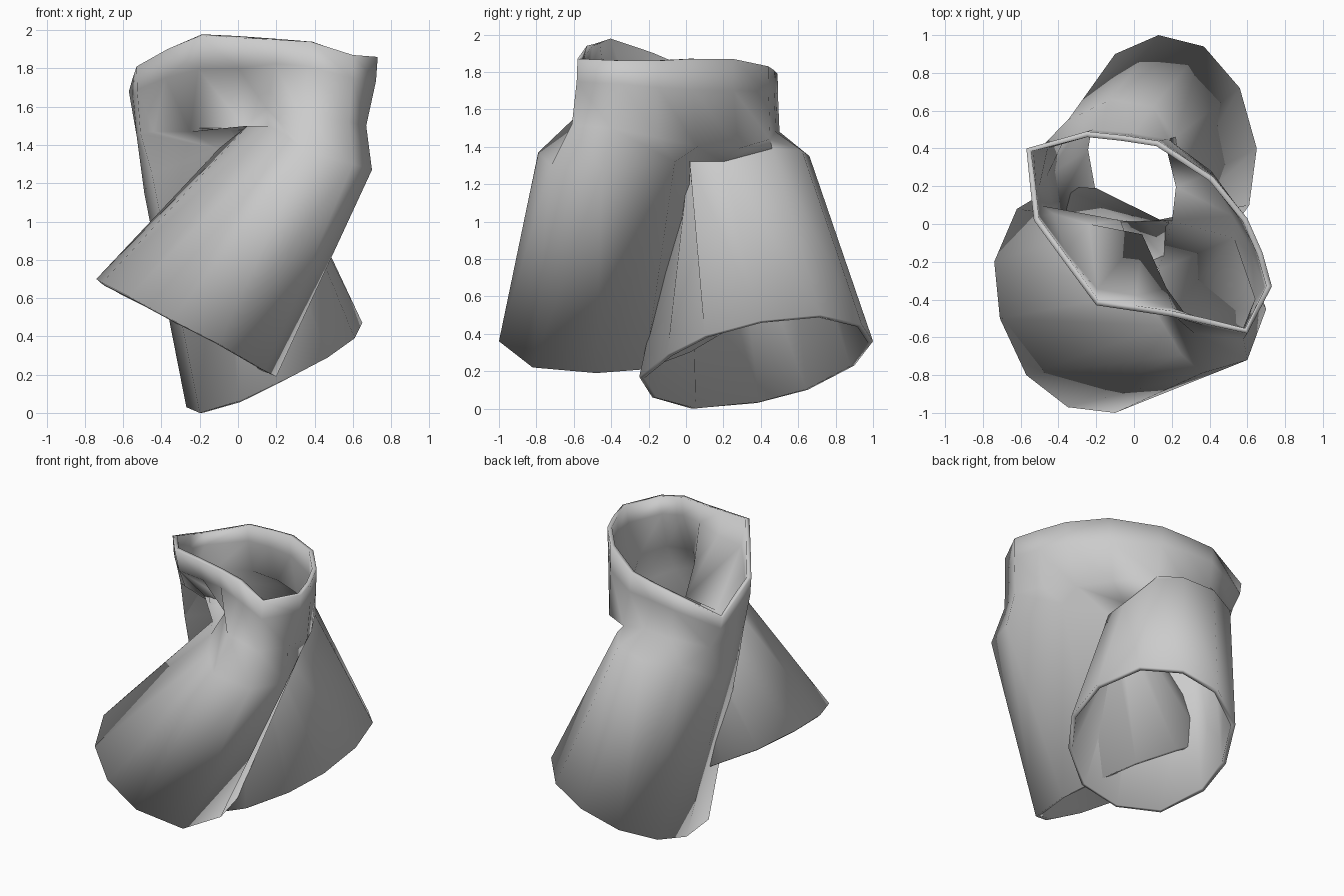
import bpy
import bmesh
from mathutils import Vector

if "Cube" in bpy.data.objects:
    bpy.data.objects.remove(bpy.data.objects["Cube"])

# Plain grey cloth
cloth = bpy.data.materials.new("grey_cloth")
cloth.use_nodes = True
grey = (0.6, 0.6, 0.6, 1)
cloth.diffuse_color = grey
cloth.node_tree.nodes["Principled BSDF"].inputs["Base Color"].default_value = grey

# Waist opening: front crotch side, first leg side, rear crotch side, second leg side
WAIST = [(-.37, -.2, 1.9), (-.2, -.43, 1.97), (0, -.46, 1.96), (.2, -.49, 1.95),
         (.38, -.53, 1.94), (.6, -.58, 1.87), (.73, -.33, 1.86), (.68, -.15, 1.86),
         (.6, .03, 1.87), (.42, .25, 1.87), (.13, .44, 1.83), (-.06, .47, 1.81),
         (-.25, .49, 1.79), (-.57, .4, 1.68), (-.55, .2, 1.75), (-.53, .02, 1.81)]

# Hip line, folded inward at the front and hanging over the rear crotch
HIP = [(-.44, .03, 1.47), (-.25, -.02, 1.47), (.03, -.08, 1.5), (.15, -.36, 1.59),
       (.32, -.58, 1.57), (.58, -.61, 1.52), (.67, -.4, 1.5), (.65, -.15, 1.45),
       (.54, .06, 1.4), (.41, .28, 1.39), (.18, .45, 1.44), (0, .48, 1.48),
       (-.22, .5, 1.48), (-.48, .42, 1.45), (-.53, .2, 1.45), (-.51, .08, 1.46)]

# Crotch ends and the outer halves of both thighs
CROTCH_FRONT = (-.1, .01, 1.38)
CROTCH_REAR = (.23, .02, 1.32)
RIGHT_THIGH = [(.05, -.36, 1.5), (.16, -.54, 1.5), (.25, -.69, 1.45), (.36, -.79, 1.37),
               (.6, -.72, 1.3), (.7, -.45, 1.27), (.55, -.06, 1.32)]
LEFT_THIGH = [(.25, .2, 1.32), (.22, .46, 1.39), (.1, .62, 1.38), (-.12, .66, 1.35),
              (-.35, .55, 1.33), (-.49, .26, 1.15), (-.45, .04, 1.25)]

# Hems of both legs
RIGHT_HEM = [(-.62, .08, .63), (-.74, -.2, .7), (-.71, -.5, .68), (-.57, -.8, .61),
             (-.35, -.97, .49), (-.1, -1, .36), (.14, -.82, .22), (.2, -.48, .19),
             (.15, -.22, .21), (0, .02, .3), (-.2, .19, .4), (-.42, .2, .53)]
LEFT_HEM = [(.61, .1, .39), (.65, .4, .47), (.56, .72, .5), (.37, .94, .45),
            (.13, 1, .36), (-.1, .9, .23), (-.23, .65, .1), (-.27, .38, .03),
            (-.2, .03, 0), (0, -.18, .06), (.23, -.25, .17), (.47, -.1, .29)]

bm = bmesh.new()


def add_verts(points):
    return [bm.verts.new(p) for p in points]


def bridge(upper, lower, closed=True):
    """Join two rows of vertices with a strip of quads."""
    count = len(upper)
    for i in range(count if closed else count - 1):
        j = (i + 1) % count
        bm.faces.new((upper[i], lower[i], lower[j], upper[j]))


def band_point(top, bottom):
    """Lower edge of the waistband, staying close under the rim."""
    point = Vector(top).lerp(Vector(bottom), .15)
    point.z = top[2] * .65 + bottom[2] * .35
    return point


# Waistband and hips
waist = add_verts(WAIST)
band = add_verts([band_point(t, b) for t, b in zip(WAIST, HIP)])
hip = add_verts(HIP)
bridge(waist, band)
bridge(band, hip)

# Crotch seam shared by both legs
front, rear = add_verts([CROTCH_FRONT, CROTCH_REAR])
seam = add_verts([front.co.lerp(rear.co, k / 4) for k in (1, 2, 3)])

# Thigh tops hang from the hip line
right_outer = [front] + add_verts(RIGHT_THIGH) + [rear]
left_outer = [rear] + add_verts(LEFT_THIGH) + [front]
bridge(hip[:9], right_outer, closed=False)
bridge(hip[8:] + hip[:1], left_outer, closed=False)

# Legs run from the thigh loops to the hems
bridge(right_outer + seam[::-1], add_verts(RIGHT_HEM))
bridge(left_outer + seam, add_verts(LEFT_HEM))

bmesh.ops.recalc_face_normals(bm, faces=bm.faces)
mesh = bpy.data.meshes.new("shorts")
bm.to_mesh(mesh)
bm.free()
mesh.materials.append(cloth)

shorts = bpy.data.objects.new("shorts", mesh)
bpy.context.collection.objects.link(shorts)
bpy.context.view_layer.objects.active = shorts
shorts.select_set(True)
bpy.ops.object.shade_smooth_by_angle(angle=1.4)

# Cloth thickness, kept inside the outer surface
shell = shorts.modifiers.new("cloth_thickness", "SOLIDIFY")
shell.thickness = .03
shell.offset = -1
